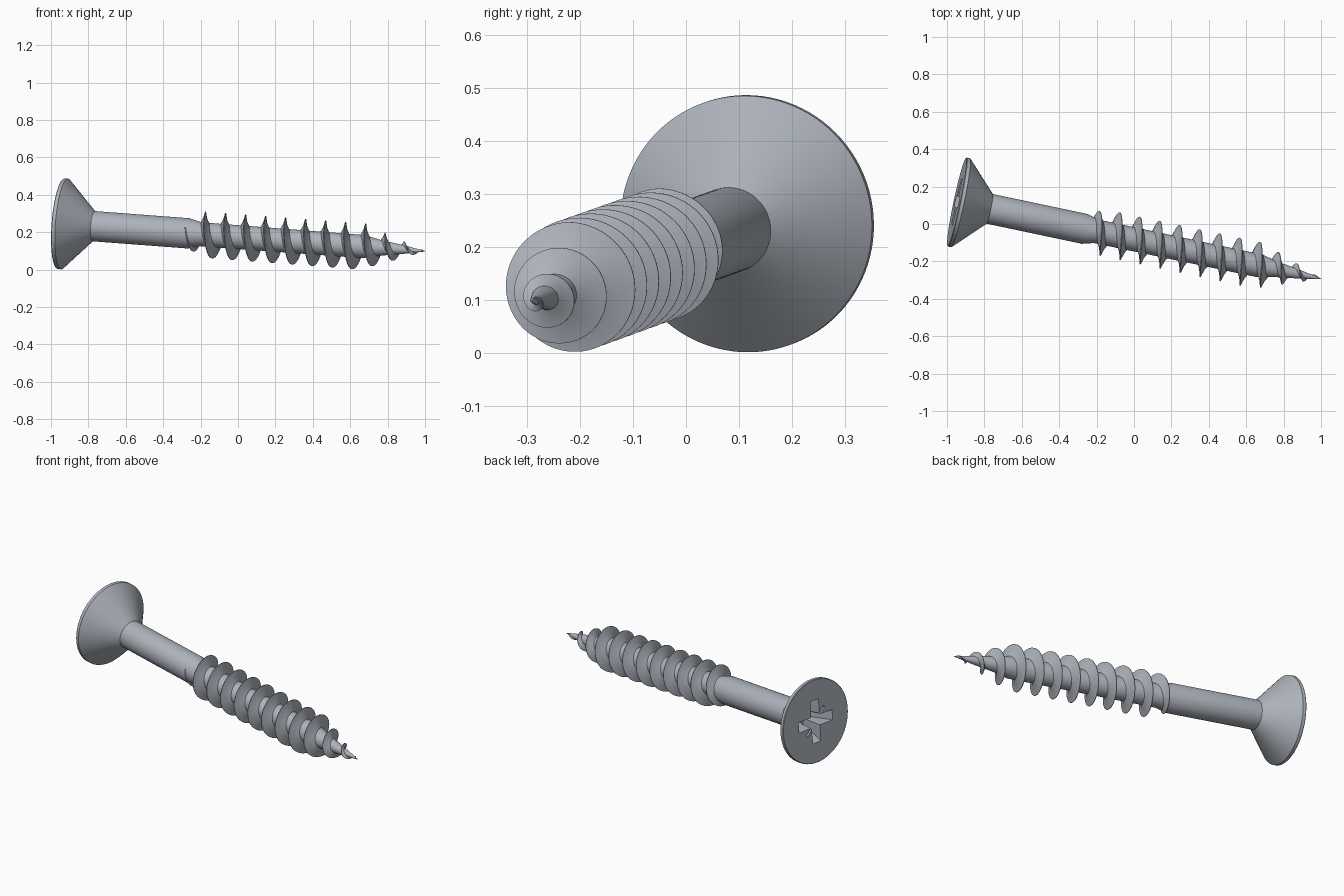
import bpy, bmesh, math
from mathutils import Vector, Matrix

cube = bpy.data.objects.get("Cube")
if cube:
    bpy.data.objects.remove(cube, do_unlink=True)

# Screw axis: from the middle of the head face to the tip
HEAD = Vector((-0.947, 0.118, 0.245))
TIP = Vector((1.0, -0.293, 0.098))
LENGTH = (TIP - HEAD).length
axis = (TIP - HEAD).normalized()
up = (Vector((0, 0, 1)) - axis * axis.z).normalized()
side = axis.cross(up)
FRAME = Matrix.Translation(HEAD) @ Matrix((up, side, axis)).transposed().to_4x4()

steel = bpy.data.materials.new("grey_steel")
steel.use_nodes = True
colour = (0.42, 0.45, 0.50, 1)
steel.diffuse_color = colour
steel.node_tree.nodes["Principled BSDF"].inputs["Base Color"].default_value = colour


def interp(points, s):
    """Linear radius lookup along the axis."""
    for (s0, r0), (s1, r1) in zip(points, points[1:]):
        if s <= s1:
            return r0 + (r1 - r0) * max(0, s - s0) / (s1 - s0)
    return points[-1][1]


def make_object(name, bm):
    bmesh.ops.recalc_face_normals(bm, faces=bm.faces)
    bm.transform(FRAME)
    mesh = bpy.data.meshes.new(name)
    bm.to_mesh(mesh)
    bm.free()
    mesh.materials.append(steel)
    obj = bpy.data.objects.new(name, mesh)
    bpy.context.collection.objects.link(obj)
    return obj


def loft(name, rings):
    """Skin closed rings of points and cap both ends."""
    bm = bmesh.new()
    loops = [[bm.verts.new(p) for p in ring] for ring in rings]
    n = len(loops[0])
    for a, b in zip(loops, loops[1:]):
        for i in range(n):
            j = (i + 1) % n
            bm.faces.new((a[i], a[j], b[j], b[i]))
    bm.faces.new(loops[0])
    bm.faces.new(loops[-1])
    return make_object(name, bm)


def polar(r, angle, s):
    return Vector((r * math.cos(angle), r * math.sin(angle), s))


def activate(obj):
    bpy.ops.object.select_all(action='DESELECT')
    obj.select_set(True)
    bpy.context.view_layer.objects.active = obj


# Body: countersunk head, plain shank, thread core and point
CORE = [(0.70, 0.081), (0.765, 0.064), (1.66, 0.062), (1.75, 0.042),
        (1.86, 0.026), (LENGTH, 0.002)]
profile = [(0, 0.240), (0.003, 0.243), (0.021, 0.243), (0.18, 0.081)] + CORE
SEGMENTS = 96
body = loft("screw_body", [[polar(r, math.tau * i / SEGMENTS, s) for i in range(SEGMENTS)]
                           for s, r in profile])

# Cross drive recess: tapered bars cut into the head
def cut_bar(angle, length, width, depth, taper):
    bm = bmesh.new()
    bmesh.ops.create_cube(bm, size=2)
    for v in bm.verts:
        deep = v.co.z > 0
        k = taper if deep else 1.0
        v.co = Vector((v.co.x * length * k, v.co.y * width * (0.5 + k / 2),
                       depth if deep else -0.01))
    bm.transform(Matrix.Rotation(angle, 4, 'Z'))
    cutter = make_object("recess_cutter", bm)
    cutter.hide_render = True
    mod = body.modifiers.new("recess", 'BOOLEAN')
    mod.operation = 'DIFFERENCE'
    mod.solver = 'EXACT'
    mod.object = cutter
    activate(body)
    bpy.ops.object.modifier_apply(modifier=mod.name)
    bpy.data.objects.remove(cutter, do_unlink=True)


for k in range(2):
    cut_bar(k * math.pi / 2, 0.13, 0.031, 0.13 + k * 0.002, 0.45)
    cut_bar(k * math.pi / 2 + math.pi / 4, 0.105, 0.006, 0.08 + k * 0.002, 0.5)

# Thread: sharp concave ridge wound right-handed round the core
PITCH, PHASE, STEPS = 0.1096, 0.784, 72
START, END = 0.695, 1.98
CREST = [(START, 0.07), (0.735, 0.098), (0.785, 0.124), (1.66, 0.125),
         (1.715, 0.101), (1.77, 0.084), (1.875, 0.044), (END, 0.008)]
rings = []
count = int((END - START) / PITCH * STEPS)
for i in range(count + 1):
    s = START + (END - START) * i / count
    angle = math.tau * (s - PHASE) / PITCH
    core, crest = interp(CORE, s), interp(CREST, s)
    height = max(crest - core, 0.002)
    base = min(0.026, 0.006 + height * 0.4)
    half = [(max(core - 0.006, 0.001), base), (core + height * 0.4, base * 0.42),
            (core + height, 0.0015)]
    section = [(r, -w) for r, w in half] + [(r, w) for r, w in reversed(half)]
    rings.append([polar(r, angle, s + w) for r, w in section])
thread = loft("thread", rings)

for obj in (body, thread):
    activate(obj)
    bpy.ops.object.shade_smooth_by_angle(angle=math.radians(30))
